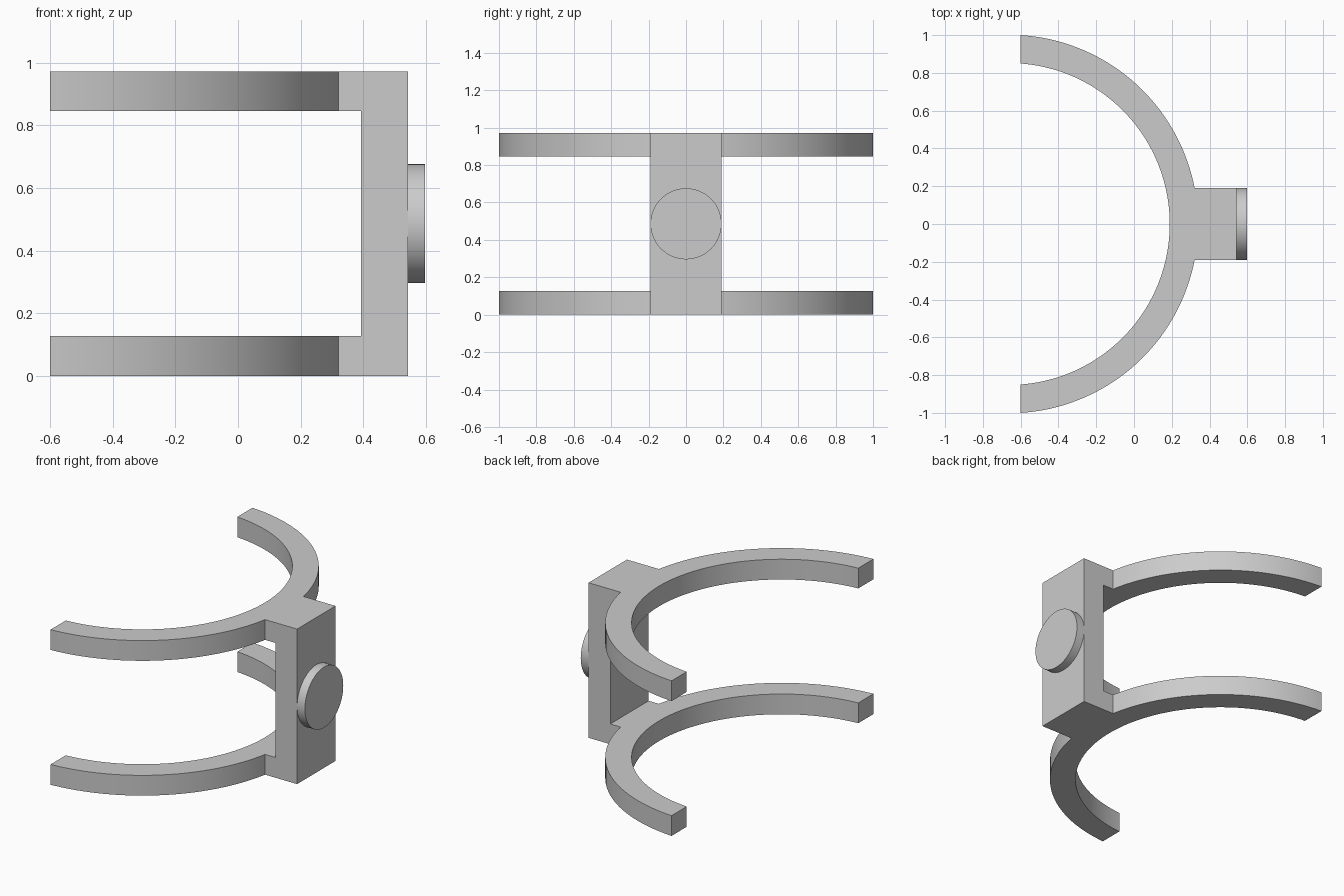
import bpy, bmesh, math
from mathutils import Matrix

cube = bpy.data.objects.get("Cube")
if cube:
    bpy.data.objects.remove(cube, do_unlink=True)

CENTRE_X, R_OUT, R_IN = -0.663, 1.002, 0.852   # clamp arc
TIP_X, POST_IN, POST_OUT = -0.6, 0.392, 0.543
HALF, HEIGHT, BAND = 0.19, 0.972, 0.127
SEGMENTS = 40

grey = bpy.data.materials.new("grey plastic")
grey.use_nodes = True
colour = (0.6, 0.6, 0.6, 1)
grey.diffuse_color = colour
grey.node_tree.nodes["Principled BSDF"].inputs["Base Color"].default_value = colour


def add_object(name, bm):
    bmesh.ops.recalc_face_normals(bm, faces=bm.faces)
    mesh = bpy.data.meshes.new(name)
    bm.to_mesh(mesh)
    bm.free()
    mesh.materials.append(grey)
    obj = bpy.data.objects.new(name, mesh)
    bpy.context.collection.objects.link(obj)
    return obj


def arc(radius, start, end):
    angles = [start + (end - start) * i / SEGMENTS for i in range(SEGMENTS + 1)]
    return [(CENTRE_X + radius * math.cos(a), radius * math.sin(a)) for a in angles]


def activate(obj):
    bpy.ops.object.select_all(action='DESELECT')
    obj.select_set(True)
    bpy.context.view_layer.objects.active = obj


# Clamp outline: outer arc, mounting tab, outer arc, then back along the inside
tip_out = math.acos((TIP_X - CENTRE_X) / R_OUT)
tip_in = math.acos((TIP_X - CENTRE_X) / R_IN)
root = math.asin(HALF / R_OUT)
outline = (arc(R_OUT, -tip_out, -root) + [(POST_OUT, -HALF), (POST_OUT, HALF)]
           + arc(R_OUT, root, tip_out) + arc(R_IN, tip_in, 0)
           + arc(R_IN, 0, -tip_in)[1:])

bm = bmesh.new()
face = bm.faces.new([bm.verts.new((x, y, 0)) for x, y in outline])
top = bmesh.ops.extrude_face_region(bm, geom=[face])
bmesh.ops.translate(bm, vec=(0, 0, HEIGHT),
                    verts=[v for v in top["geom"] if isinstance(v, bmesh.types.BMVert)])
clamp = add_object("clamp_bracket", bm)

# Open the middle so two bands and a back post remain
bm = bmesh.new()
length = 2
bmesh.ops.create_cube(bm, size=1, matrix=Matrix.Translation((POST_IN - length / 2, 0, HEIGHT / 2))
                      @ Matrix.Diagonal((length, 3, HEIGHT - 2 * BAND, 1)))
cutter = add_object("gap_cutter", bm)
cutter.hide_render = True
cut = clamp.modifiers.new("gap", 'BOOLEAN')
cut.operation, cut.solver, cut.object = 'DIFFERENCE', 'EXACT', cutter
activate(clamp)
bpy.ops.object.modifier_apply(modifier=cut.name)
bpy.data.objects.remove(cutter, do_unlink=True)

# Round button on the outside of the post
bm = bmesh.new()
thickness = 0.054
bmesh.ops.create_cone(bm, cap_ends=True, segments=64, radius1=HALF, radius2=HALF, depth=thickness,
                      matrix=Matrix.Translation((POST_OUT + thickness / 2, 0, HEIGHT / 2))
                      @ Matrix.Rotation(math.pi / 2, 4, 'Y'))
button = add_object("round_button", bm)

for obj in (clamp, button):
    activate(obj)
    bpy.ops.object.shade_smooth_by_angle(angle=math.radians(30))
